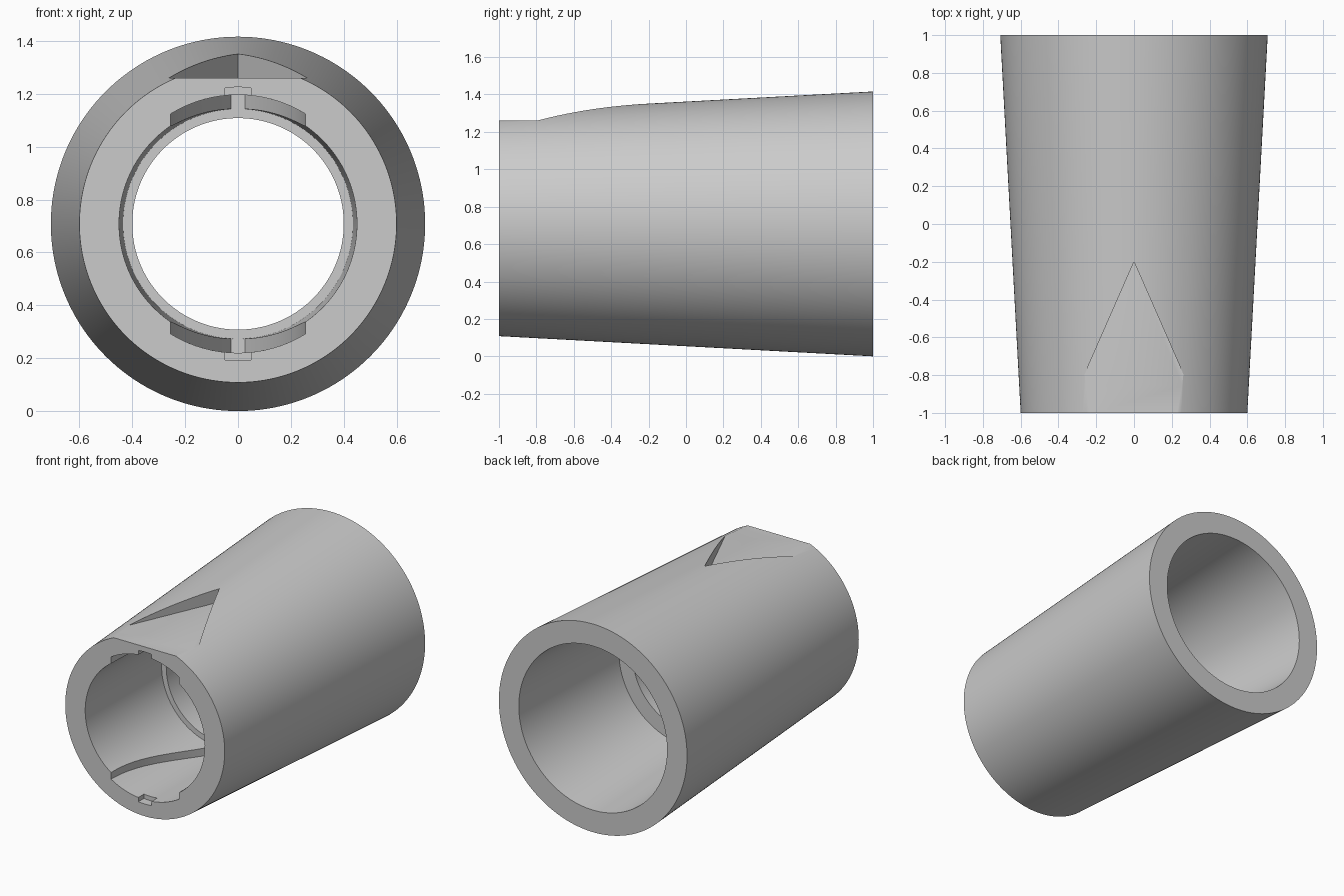
import bpy, bmesh, math
from mathutils import Matrix

cube = bpy.data.objects.get("Cube")
if cube:
    bpy.data.objects.remove(cube, do_unlink=True)

AXIS = 0.708      # height of the sleeve axis
FRONT = -1.0      # y of the front end
SEGMENTS = 160

grey = bpy.data.materials.new("plain_grey")
grey.use_nodes = True
grey.diffuse_color = (0.6, 0.6, 0.6, 1)
grey.node_tree.nodes["Principled BSDF"].inputs["Base Color"].default_value = (0.6, 0.6, 0.6, 1)


def make_object(name, bm):
    bmesh.ops.recalc_face_normals(bm, faces=bm.faces)
    mesh = bpy.data.meshes.new(name)
    bm.to_mesh(mesh)
    bm.free()
    mesh.materials.append(grey)
    obj = bpy.data.objects.new(name, mesh)
    bpy.context.collection.objects.link(obj)
    return obj


def lathe(name, profile):
    """Spin a closed (radius, y) profile around the sleeve axis."""
    bm = bmesh.new()
    rings = []
    for r, y in profile:
        ring = []
        for i in range(SEGMENTS):
            a = math.tau * i / SEGMENTS
            ring.append(bm.verts.new((r * math.sin(a), y, AXIS + r * math.cos(a))))
        rings.append(ring)
    for k, ring in enumerate(rings):
        after = rings[(k + 1) % len(rings)]
        for i in range(SEGMENTS):
            j = (i + 1) % SEGMENTS
            bm.faces.new((ring[i], ring[j], after[j], after[i]))
    return make_object(name, bm)


def slot_cutter(name, radius, depth, half_width, side):
    """Round-floored slot, its half width a function of depth; side is +1 top, -1 bottom."""
    bm = bmesh.new()
    bmesh.ops.create_grid(bm, x_segments=16, y_segments=24, size=1)
    for v in bm.verts:
        d = -0.05 + (depth + 0.05) * (v.co.y + 1) / 2
        x = v.co.x * half_width(max(d, 0))
        v.co = (x, FRONT + d, math.sqrt(radius ** 2 - x ** 2))
    new = bmesh.ops.extrude_face_region(bm, geom=bm.faces[:])["geom"]
    for v in new:
        if isinstance(v, bmesh.types.BMVert):
            v.co.z = 0.3
    bmesh.ops.transform(bm, verts=bm.verts,
                        matrix=Matrix.Translation((0, 0, AXIS)) @ Matrix.Diagonal((1, 1, side, 1)))
    return make_object(name, bm)


def cut(target, cutter):
    mod = target.modifiers.new("cut", "BOOLEAN")
    mod.operation = "DIFFERENCE"
    mod.solver = "EXACT"
    mod.object = cutter
    bpy.context.view_layer.objects.active = target
    bpy.ops.object.modifier_apply(modifier=mod.name)
    bpy.data.objects.remove(cutter, do_unlink=True)


# Tapered sleeve with an inner collar
sleeve = lathe("tapered_sleeve", [
    (0.60, FRONT), (0.708, 1.0), (0.558, 1.0), (0.505, 0.0),
    (0.40, 0.0), (0.40, -0.2), (0.435, -0.2), (0.45, FRONT)])

# Arrow-shaped flat on top of the front end
bm = bmesh.new()
tri = bm.faces.new([bm.verts.new(p) for p in
                    ((0, -0.2, 1.26), (-0.395, -1.1, 1.26), (0.395, -1.1, 1.26))])
top = bmesh.ops.extrude_face_region(bm, geom=[tri])["geom"]
bmesh.ops.translate(bm, vec=(0, 0, 0.4), verts=[v for v in top if isinstance(v, bmesh.types.BMVert)])
cut(sleeve, make_object("arrow_cutter", bm))

# Narrowing slots and small key notches, top and bottom of the bore
for side in (1, -1):
    cut(sleeve, slot_cutter("slot_cutter", 0.488, 0.795,
                            lambda d: 0.255 * (1 - (d / 0.84) ** 2), side))
    cut(sleeve, slot_cutter("key_cutter", 0.517, 0.06, lambda d: 0.05, side))

bpy.ops.object.select_all(action="DESELECT")
sleeve.select_set(True)
bpy.context.view_layer.objects.active = sleeve
bpy.ops.object.shade_smooth_by_angle(angle=math.radians(25))
